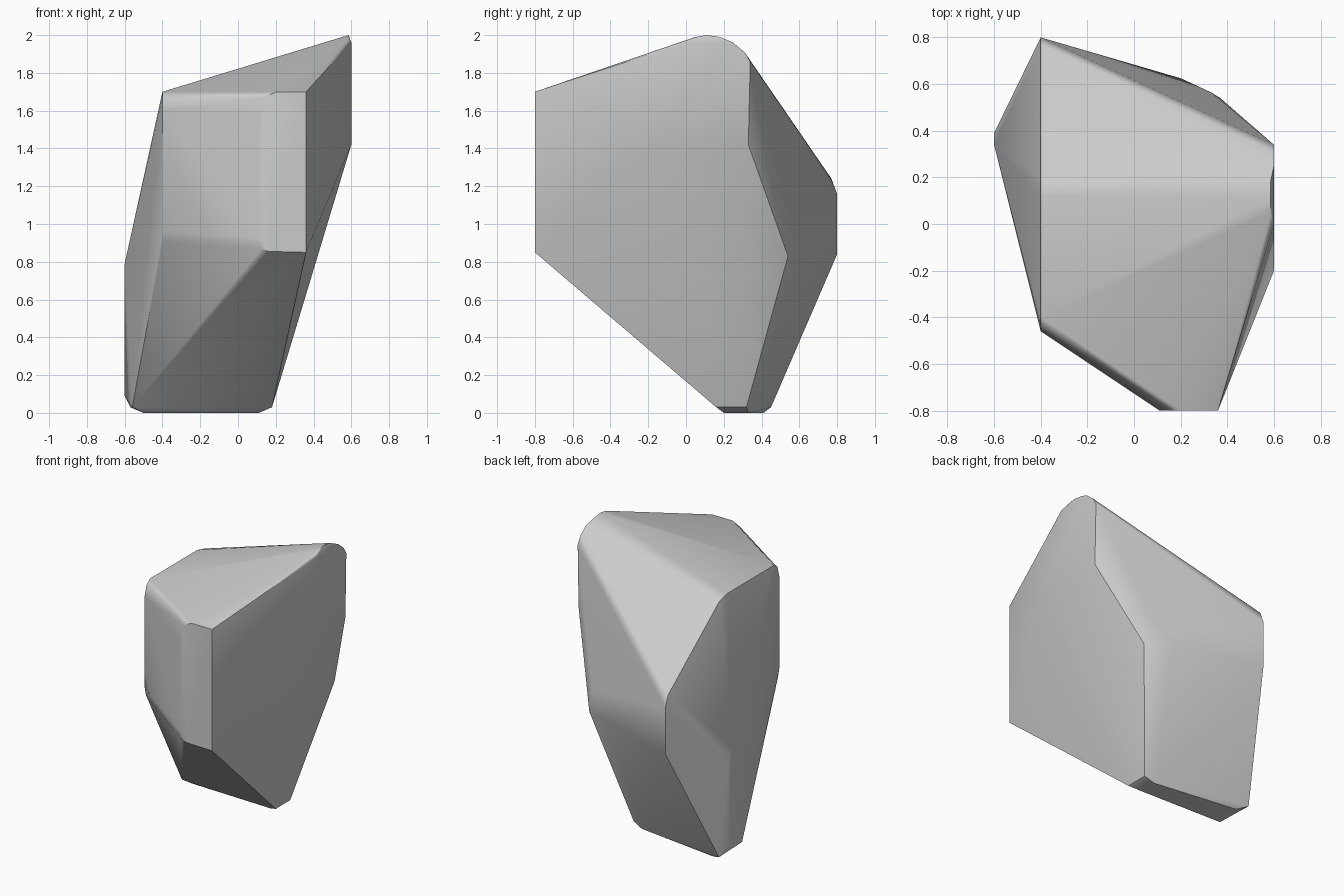
import bpy
import bmesh
import math

default_cube = bpy.data.objects.get("Cube")
if default_cube:
    bpy.data.objects.remove(default_cube, do_unlink=True)


def stone_material():
    material = bpy.data.materials.new("stone_grey")
    material.use_nodes = True
    colour = (0.6, 0.6, 0.6, 1)
    material.diffuse_color = colour
    shader = material.node_tree.nodes["Principled BSDF"]
    shader.inputs["Base Color"].default_value = colour
    shader.inputs["Roughness"].default_value = 0.9
    return material


def upright(x, y, *heights):
    """Points stacked along one upright edge."""
    return [(x, y, z) for z in heights]


def side_profile(x, *pairs):
    """Points of an outline lying in a plane of constant x."""
    return [(x, y, z) for y, z in pairs]


def front_profile(y, *pairs):
    """Points of an outline lying in a plane of constant y."""
    return [(x, y, z) for x, z in pairs]


def level(z, *pairs):
    """Points of an outline lying in a plane of constant z."""
    return [(x, y, z) for x, y in pairs]


corners = []

# Flat front facet with rounded corners on one side
corners += front_profile(-.8, (.36, .85), (.36, 1.7), (.2, 1.7), (.14, 1.67),
                         (.11, 1.57), (.11, .93), (.125, .87), (.16, .855))

# Slanted front shoulder, rounded above and below
corners += side_profile(-.4, (-.4, 1.7), (-.44, 1.67), (-.46, 1.6),
                        (-.46, .96), (-.445, .9))

# Top ridge, falling to the rear corner
corners += side_profile(-.4, (.12, 1.7), (.2, 1.68), (.77, 1.24),
                        (.8, 1.16), (.8, .84))

# Flat tall side facet with an arched crown
corners += side_profile(.6, (-.2, 1.42), (.33, 1.42), (.34, 1.86),
                        (.31, 1.91), (.25, 1.96), (0, 1.96))
corners += side_profile(.585, (.05, 1.99), (.11, 2), (.18, 1.99))

# Rear belly and the opposite flank
corners += upright(.37, .54, .83)
corners += upright(.33, .565, 1)
corners += upright(.2, .625, .85)
corners += upright(-.6, .34, .79)
corners += upright(-.6, .39, .09, .7)

# Narrow foot with a softened rim
corners += level(.03, (.18, .16), (.18, .32), (-.56, .18), (-.57, .45))
corners += level(0, (.11, .2), (.11, .33), (-.5, .22), (-.5, .41))

# Wrap the corners in one faceted convex stone
bm = bmesh.new()
for corner in corners:
    bm.verts.new(corner)
hull = bmesh.ops.convex_hull(bm, input=bm.verts[:])
inside = {item for item in hull["geom_interior"] + hull["geom_unused"]
          if isinstance(item, bmesh.types.BMVert)}
bmesh.ops.delete(bm, geom=list(inside), context="VERTS")
bmesh.ops.dissolve_limit(bm, angle_limit=math.radians(2),
                         verts=bm.verts[:], edges=bm.edges[:])
bmesh.ops.recalc_face_normals(bm, faces=bm.faces[:])

mesh = bpy.data.meshes.new("rock")
bm.to_mesh(mesh)
bm.free()
rock = bpy.data.objects.new("rock", mesh)
bpy.context.collection.objects.link(rock)
mesh.materials.append(stone_material())

# Soft rounded rims, crisp facet borders
bpy.ops.object.select_all(action="DESELECT")
rock.select_set(True)
bpy.context.view_layer.objects.active = rock
bpy.ops.object.shade_smooth_by_angle(angle=math.radians(35))
weighted = rock.modifiers.new("facet_normals", "WEIGHTED_NORMAL")
weighted.keep_sharp = True
